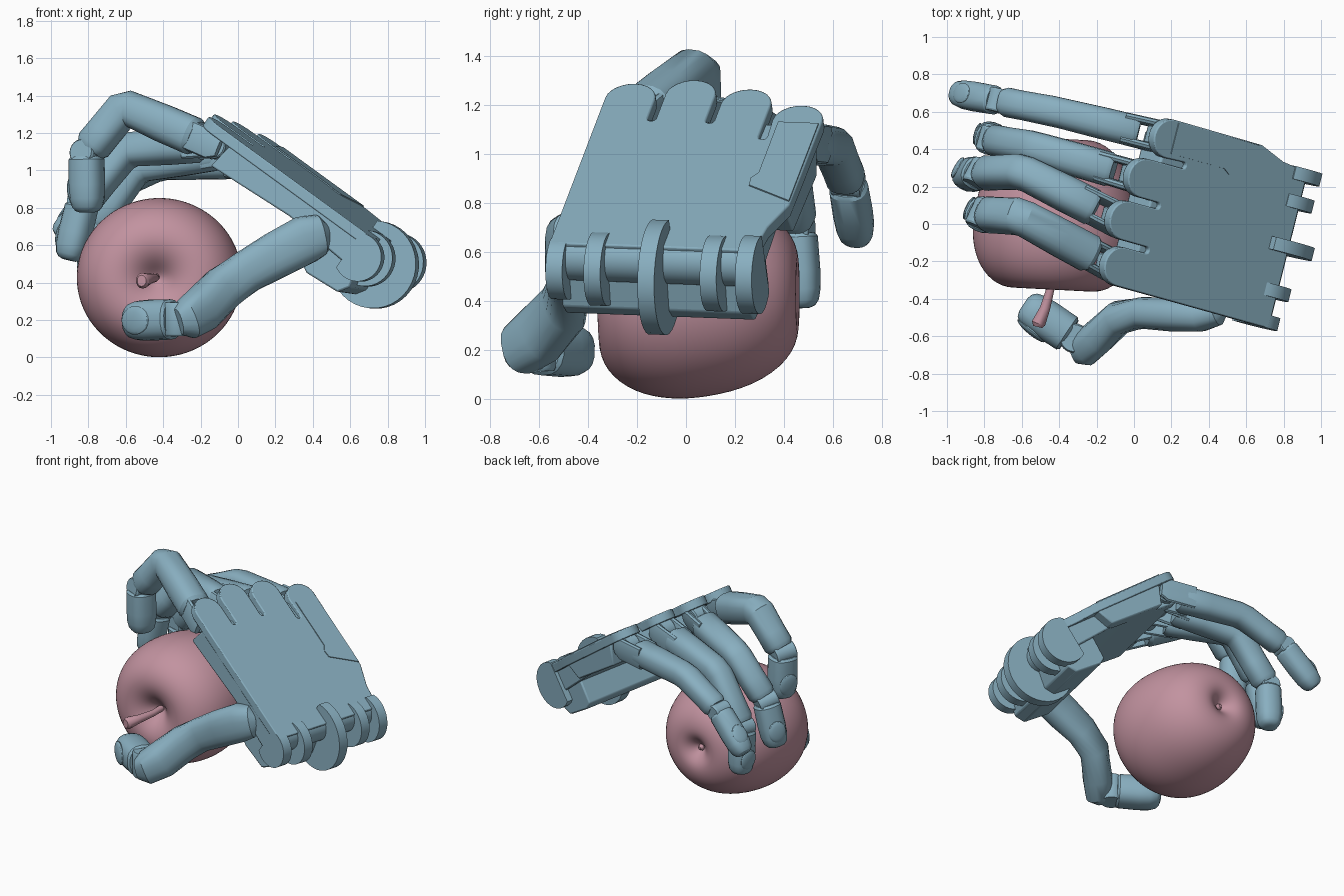
import bpy, bmesh
from math import pi, cos, sin, copysign, radians
from mathutils import Vector as V, Matrix

if "Cube" in bpy.data.objects:
    bpy.data.objects.remove(bpy.data.objects["Cube"])


def material(name, col):
    m = bpy.data.materials.new(name)
    m.diffuse_color = (*col, 1)
    m.use_nodes = True
    m.node_tree.nodes["Principled BSDF"].inputs["Base Color"].default_value = m.diffuse_color
    return m


BLUE = material("blue_shell", (0.25, 0.43, 0.53))
PINK = material("apple_skin", (0.54, 0.29, 0.35))

# hand frame: u to the fingertips, v from index to little finger, w out of the back
O = V((.80, -.58, .58))
U = V((-.79, .22, .575)).normalized()
A = V((.243, .969, -.036))
A = (A - U * A.dot(U)).normalized()
W = A.cross(U)
W = W if W.z > 0 else -W


def L(u, v, w):
    return O + U * u + A * v + W * w


def finish(bm, name, mat=BLUE, bevel=0, angle=32):
    bmesh.ops.recalc_face_normals(bm, faces=bm.faces)
    me = bpy.data.meshes.new(name)
    bm.to_mesh(me)
    bm.free()
    for p in me.polygons:
        p.use_smooth = True
    me.set_sharp_from_angle(angle=radians(angle))
    me.materials.append(mat)
    ob = bpy.data.objects.new(name, me)
    bpy.context.collection.objects.link(ob)
    if bevel:
        b = ob.modifiers.new("bevel", 'BEVEL')
        b.width, b.segments, b.limit_method = bevel, 2, 'ANGLE'
        b.angle_limit = radians(35)
    return ob


def loft(name, pts, radii, side, mat=BLUE, n=18, power=2.5):
    """Skin rounded-square rings of (lateral, dorsal) radius along a path."""
    bm, rings = bmesh.new(), []
    pts = [V(p) for p in pts]
    for i, p in enumerate(pts):
        d0 = (pts[i] - pts[i - 1]).normalized() if i else V()
        d1 = (pts[i + 1] - pts[i]).normalized() if i < len(pts) - 1 else V()
        t = (d0 + d1).normalized()
        a = (side - t * side.dot(t)).normalized()
        b = a.cross(t)
        ring = []
        for k in range(n):
            c, s = cos(2 * pi * k / n), sin(2 * pi * k / n)
            x = copysign(abs(c) ** (2 / power), c) * radii[i][0]
            y = copysign(abs(s) ** (2 / power), s) * radii[i][1]
            ring.append(bm.verts.new(p + a * x + b * y))
        rings.append(ring)
    for r, q in zip(rings, rings[1:]):
        for k in range(n):
            bm.faces.new((r[k], r[(k + 1) % n], q[(k + 1) % n], q[k]))
    bm.faces.new(rings[0])
    bm.faces.new(rings[-1])
    return finish(bm, name, mat)


def prism(name, pts, place, c0, c1, bevel=.01):
    """Extrude a 2D outline from c0 to c1; place maps (a, b, c) to space."""
    bm = bmesh.new()
    lo = [bm.verts.new(place(a, b, c0)) for a, b in pts]
    hi = [bm.verts.new(place(a, b, c1)) for a, b in pts]
    bm.faces.new(lo)
    bm.faces.new(hi)
    for i in range(len(pts)):
        j = (i + 1) % len(pts)
        bm.faces.new((lo[i], lo[j], hi[j], hi[i]))
    return finish(bm, name, BLUE, bevel)


def pin(name, c, axis, length, r):
    h = axis.normalized() * length / 2
    return loft(name, [c - h, c - h * .85, c + h * .85, c + h],
                [(r * .9, r * .9), (r, r), (r, r), (r * .9, r * .9)],
                axis.orthogonal(), power=2, n=24)


def arc(cx, cy, r, a0, a1, n=12):
    return [(cx + r * cos(radians(a0 + (a1 - a0) * i / n)),
             cy + r * sin(radians(a0 + (a1 - a0) * i / n))) for i in range(n + 1)]


uvw = lambda u, v, w: L(u, v, w)
uwv = lambda u, w, v: L(u, v, w)

# palm: back plate with four rounded lobes and slots between them
lobes = [(1.24, .105), (1.28, .35), (1.23, .595), (1.13, .835)]
slots = [1.0, 1.0, .9]
outline = [(.10, 0)]
for i, (tip, v) in enumerate(lobes):
    outline += arc(tip - .105, v, .105, -90, 90)
    if i < 3:
        outline += arc(slots[i], v + .1225, .0175, 270, 90, 4)
outline += [(.43, .935), (.27, .88), (.10, .86)]
prism("palm_back_plate", outline, uvw, -.06, 0)
prism("little_finger_panel", [(.45, .93), (.55, .74), (.60, .735), (.64, .76), (1.0, .76), (1.0, .93)],
      uvw, -.01, .006, 0)

# palm body, rounded at the wrist, and the heel below
prism("palm_body", [(1.03, -.03), (1.06, -.2), (.55, -.17)] + arc(.15, -.10, .098, 270, 90),
      uwv, .005, .85)
prism("palm_edge", [(.98, -.03), (.90, -.19), (.48, -.17), (.42, -.03)], uwv, .8, .925)
prism("palm_heel", [(.36, -.12), (.35, -.34), (.30, -.365), (.10, -.35), (.06, -.29), (.10, -.12)],
      uwv, .03, .83)

# wrist lugs
for i, (v, r) in enumerate([(.035, .13), (.20, .15), (.445, .235), (.69, .155), (.84, .16)]):
    prism(f"wrist_lug_{i}", arc(.11, -.16 if i == 2 else -.13, r, 60, 300, 24), uwv, v - .035, v + .035, 0)


def nail(name, c, d, up, r):
    bm = bmesh.new()
    bmesh.ops.create_uvsphere(bm, u_segments=20, v_segments=10, radius=1)
    s = d.cross(up).normalized()
    m = Matrix((d * r * .85, s * r * .7, up * r * .2)).transposed().to_4x4()
    m.translation = c
    bm.transform(m)
    finish(bm, name)


def distal(name, a, b, r, side, away):
    d = (b - a).normalized()
    st = [(0, .85), (.05, .98), (.5, 1), (.75, .96), (.9, .84), (.97, .66), (1, .4)]
    loft(name + "_tip", [a.lerp(b, t) for t, _ in st], [(r * f, r * f * .97) for _, f in st], side)
    up = side.cross(d).normalized()
    if up.dot(a.lerp(b, .5) - away) < 0:
        up = -up
    nail(name + "_nail", a.lerp(b, .62) + up * r * .86, (d - up * .1).normalized(), up, r)


CORE = V((-.417, .047, .427))

# fingers: middle joint, end joint, fingertip, radius
fingers = {
    "index": ((-.605, .04, 1.34), (-.81, .05, 1.09), (-.805, .05, .775), .098),
    "middle": ((-.60, .28, 1.11), (-.83, .27, .83), (-.905, .26, .52), .092),
    "ring": ((-.54, .41, 1.02), (-.77, .45, .69), (-.765, .47, .37), .088),
    "little": ((-.42, .60, 1.03), (-.73, .66, .88), (-.96, .70, .645), .082),
}
for (name, (p, q, tip, r)), (lu, lv) in zip(fingers.items(), lobes):
    k, p, q, tip = L(lu - .11, lv, -.11), V(p), V(q), V(tip)
    d1, d2, d3 = (p - k).normalized(), (q - p).normalized(), (tip - q).normalized()
    side = d1.cross(tip - p).normalized()
    if side.y < 0:
        side = -side
    # knuckle barrel and fork
    pin(name + "_knuckle_barrel", k, A, .1, .075)
    for s in (-1, 1):
        o = A * s * .066
        loft(f"{name}_fork_{'ab'[s > 0]}", [k + o - d1 * .05, k + o, k + o * .95 + d1 * .2],
             [(.018, .05), (.022, .08), (.022, .08)], side, n=12, power=3)
    # long segments with a mitred bend
    path = [k + d1 * .115, k + d1 * .14, k.lerp(p, .55), p - d1 * .035, p + d2 * .03,
            p.lerp(q, .55), q - d2 * .06, q - d2 * .03]
    size = [.9, 1.06, 1.05, 1.0, 1.0, .96, .97, .8]
    loft(name + "_long_segments", path, [(r * f, r * f) for f in size], side)
    pin(name + "_end_hinge", q, side, r * 1.5, r * .72)
    distal(name, q + d3 * .015, tip, r * .97, side, CORE)

# thumb
UP = V((0, 0, 1))
loft("thumb_base", [(.47, -.45, .66), (.44, -.465, .655), (.36, -.485, .63), (.20, -.485, .545), (.05, -.475, .46),
                    (-.08, -.50, .37), (-.19, -.60, .26), (-.27, -.67, .205), (-.32, -.69, .19)],
     [(.06, .05), (.11, .08), (.13, .09), (.125, .09), (.115, .085),
      (.12, .09), (.125, .095), (.11, .095), (.07, .06)], UP)
pin("thumb_socket", L(.36, .08, -.16), A, .12, .1)
ta, tb = V((-.32, -.61, .205)), V((-.59, -.43, .195))
pin("thumb_end_hinge", ta, UP, .18, .08)
distal("thumb", ta.lerp(tb, .1), tb, .11, UP, CORE)

# apple, lathed with its axis toward the front
prof = [(.03, -.345), (.08, -.395), (.15, -.42), (.28, -.38), (.392, -.23), (.44, -.04), (.45, .11),
        (.42, .26), (.33, .375), (.21, .41), (.11, .375), (.045, .31)]
bm = bmesh.new()
N = 28
rings = [[bm.verts.new((x * cos(2 * pi * k / N), x * sin(2 * pi * k / N), h)) for k in range(N)] for x, h in prof]
for a, b in zip(rings, rings[1:]):
    for k in range(N):
        bm.faces.new((a[k], a[(k + 1) % N], b[(k + 1) % N], b[k]))
for ring, h in ((rings[0], -.33), (rings[-1], .28)):
    c = bm.verts.new((0, 0, h))
    for k in range(N):
        bm.faces.new((ring[k], ring[(k + 1) % N], c))
bm.transform(Matrix.Translation(CORE) @ Matrix.Diagonal((1, 1, .965, 1))
             @ Matrix.Rotation(radians(-3), 4, 'Z') @ Matrix.Rotation(pi / 2, 4, 'X'))
apple = finish(bm, "apple", PINK, angle=180)
apple.modifiers.new("smooth", 'SUBSURF').levels = 2
apple.modifiers["smooth"].render_levels = 2

# stem and blossom end
loft("apple_stem", [(-.44, -.20, .43), (-.445, -.34, .425), (-.475, -.45, .42), (-.51, -.53, .41), (-.515, -.55, .41)],
     [(.022, .022), (.022, .022), (.028, .028), (.042, .038), (.03, .025)], UP, PINK, 14, 2)
loft("apple_blossom_end", [(-.40, .35, .425), (-.398, .39, .425), (-.396, .41, .425)],
     [(.02, .02), (.022, .022), (.01, .01)], UP, PINK, 12, 2)
